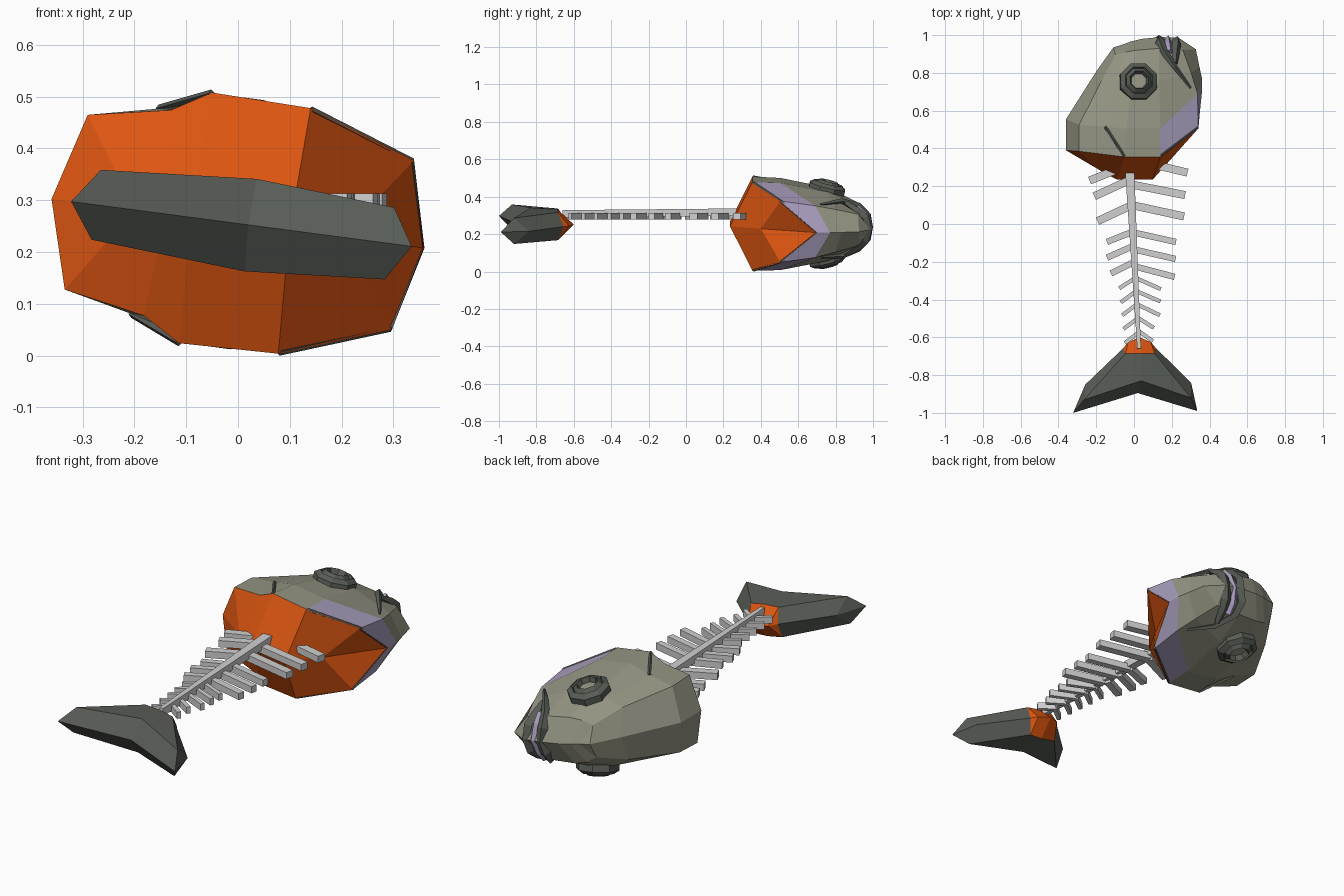
import bpy, bmesh, math
from mathutils import Vector, Matrix

if "Cube" in bpy.data.objects:
    bpy.data.objects.remove(bpy.data.objects["Cube"])

TILT = Matrix.Translation((0, 0, 0.255)) @ Matrix.Rotation(math.radians(7.5), 4, 'Y')


def material(name, rgb):
    m = bpy.data.materials.new(name)
    lin = [((c / 255 + 0.055) / 1.055) ** 2.4 for c in rgb]
    m.diffuse_color = (*lin, 1)
    m.use_nodes = True
    m.node_tree.nodes["Principled BSDF"].inputs["Base Color"].default_value = m.diffuse_color
    return m


SKIN = material("olive_grey_skin", (148, 148, 131))
DARK = material("dark_grey", (89, 93, 86))
FLESH = material("orange_flesh", (222, 86, 17))
BELLY = material("lavender_belly", (168, 157, 188))
BONE = material("bone_grey", (208, 208, 208))


def finish(name, bm, mats):
    bmesh.ops.recalc_face_normals(bm, faces=bm.faces)
    me = bpy.data.meshes.new(name)
    bm.to_mesh(me)
    bm.free()
    for m in mats:
        me.materials.append(m)
    ob = bpy.data.objects.new(name, me)
    bpy.context.collection.objects.link(ob)
    return ob


def mirrored_patch(name, rows, mats, rule):
    """Grid of points for the upper half, mirrored in the tilted mid-plane."""
    bm = bmesh.new()
    cache = {}

    def vert(p, side):
        key = (p[0], p[1], p[2] * side if p[2] else 0)
        if key not in cache:
            cache[key] = bm.verts.new(TILT @ Vector(key))
        return cache[key]

    for side in (1, -1):
        for i in range(len(rows) - 1):
            for j in range(len(rows[0]) - 1):
                quad = [rows[i][j], rows[i][j + 1], rows[i + 1][j + 1], rows[i + 1][j]]
                vs = list(dict.fromkeys(vert(p, side) for p in quad))
                if len(vs) > 2:
                    bm.faces.new(vs).material_index = rule(i, j)
    return finish(name, bm, mats)


def band(name, pts, radii, mat):
    """Four-sided band along a path in the tilted frame."""
    cu = bpy.data.curves.new(name, 'CURVE')
    cu.dimensions = '3D'
    cu.bevel_depth = 1.0
    cu.bevel_resolution = 0
    cu.use_fill_caps = True
    sp = cu.splines.new('POLY')
    sp.use_smooth = False
    sp.points.add(len(pts) - 1)
    for q, p, r in zip(sp.points, pts, radii):
        q.co = (*(TILT @ Vector(p)), 1)
        q.radius = r
    cu.materials.append(mat)
    ob = bpy.data.objects.new(name, cu)
    bpy.context.collection.objects.link(ob)


def both_sides(pts):
    return [(x, y, -w) for x, y, w in reversed(pts) if w] + pts


# Head: cut flesh ridge, gill rim, cheek, eye line, snout, nose ridge
rim = [(-.363, .39, 0), (-.315, .385, .17), (-.157, .365, .2), (-.083, .355, .244),
       (.11, .355, .239), (.321, .505, .165), (.363, .70, 0)]
head_rows = [
    [(-.363, .39, 0), (-.2, .295, 0), (-.14, .26, 0), (-.09, .235, 0),
     (.1, .235, 0), (.2, .4, 0), (.363, .70, 0)],
    rim,
    [(-.363, .555, 0), (-.315, .525, .165), (-.18, .515, .2), (-.07, .505, .238),
     (.11, .505, .235), (.321, .69, .14), (.363, .77, 0)],
    [(-.2, .81, 0), (-.19, .76, .13), (-.12, .77, .165), (-.04, .76, .19),
     (.11, .76, .185), (.29, .8, .115), (.35, .83, 0)],
    [(-.11, .935, 0), (-.11, .895, .08), (-.06, .91, .105), (0, .92, .115),
     (.12, .93, .11), (.25, .92, .085), (.33, .925, 0)],
    [(-.11, .935, 0), (-.06, .95, 0), (-.02, .965, 0), (.04, .98, 0),
     (.14, .99, 0), (.24, .985, 0), (.33, .925, 0)],
]
mirrored_patch("head", head_rows, [SKIN, FLESH, BELLY],
               lambda i, j: 1 if i == 0 else 2 if i == 1 and j >= 4 else 0)

# Tail fin with its cut root
tail_rows = [
    [(-.06, -.66, 0), (-.03, -.625, 0), (.03, -.6, 0), (.09, -.625, 0), (.115, -.655, 0)],
    [(-.06, -.66, 0), (-.055, -.685, .075), (.03, -.685, .08), (.1, -.685, .075), (.115, -.655, 0)],
    [(-.26, -.85, 0), (-.276, -.93, .068), (.025, -.83, .09), (.295, -.92, .07), (.305, -.84, 0)],
    [(-.325, -1, 0), (-.325, -1, 0), (.02, -.895, 0), (.338, -.99, 0), (.338, -.99, 0)],
]
mirrored_patch("tail_fin", tail_rows, [DARK, FLESH], lambda i, j: int(i == 0))

# Dark gill edge and gill slits
band("gill_edge", both_sides([(.355, .70, 0), (.316, .51, .161), (.11, .362, .234)]),
     [.009] * 5, DARK)
for side, tag in ((1, "upper"), (-1, "lower")):
    band("gill_slit_" + tag, [(-.18, .515, .2 * side), (-.083, .358, .242 * side)],
         [.008, .008], DARK)

# Lips and mouth gap wrapping round the snout
band("upper_lip", both_sides([(.14, .975, 0), (.13, .965, .06), (.14, .92, .112),
                              (.2, .83, .15), (.285, .72, .142)]),
     [.006, .014, .022, .026, .026, .026, .022, .014, .006], DARK)
band("lower_lip", both_sides([(.225, .97, 0), (.22, .955, .06), (.21, .915, .095),
                              (.2, .85, .14)]),
     [.014, .024, .026, .026, .026, .024, .014], DARK)
band("mouth_gap", both_sides([(.18, .978, 0), (.175, .95, .07), (.175, .91, .112)]),
     [.02] * 5, BELLY)

# Eyes: eight-sided stepped rings with a pupil disc
profile = [(.104, -.04), (.104, .008), (.078, .026), (.072, .014), (.052, .036), (.042, .01)]
for side, tag in ((1, "upper"), (-1, "lower")):
    bm = bmesh.new()
    mirror = Matrix.Scale(side, 4, (0, 0, 1))
    place = TILT @ mirror @ Matrix.Translation((-.002, .755, .196)) @ \
        Matrix.Rotation(math.radians(-14), 4, 'X')
    rings = []
    for r, h in profile:
        rings.append([bm.verts.new(place @ Vector((r * math.cos(a), r * math.sin(a), h)))
                      for a in ((k + .5) * math.pi / 4 for k in range(8))])
    for a, b in zip(rings, rings[1:]):
        for k in range(8):
            bm.faces.new((a[k], a[(k + 1) % 8], b[(k + 1) % 8], b[k]))
    bm.faces.new(rings[-1]).material_index = 1
    bm.faces.new(rings[0])
    finish("eye_" + tag, bm, [DARK, SKIN])


def bar(name, a, b, wa, wb, height):
    """Tapered box between two points, flat in z."""
    a, b = Vector(a), Vector(b)
    d = (b - a).normalized()
    n = Vector((-d.y, d.x, 0)).normalized()
    bm = bmesh.new()
    ends = []
    for p, w in ((a, wa), (b, wb)):
        ends.append([bm.verts.new(p + n * sx * w / 2 + Vector((0, 0, sz * height / 2)))
                     for sx, sz in ((-1, -1), (1, -1), (1, 1), (-1, 1))])
    for k in range(4):
        m = (k + 1) % 4
        bm.faces.new((ends[0][k], ends[0][m], ends[1][m], ends[1][k]))
    for e in ends:
        bm.faces.new(e)
    finish(name, bm, [BONE])


# Spine
bar("spine", (-.022, .27, .317), (.027, -.66, .308), .048, .02, .04)

# Ribs: root y, tip x, tip y, width
right_ribs = [(.345, .283, .272, .042), (.21, .27, .153, .042), (.1, .265, .04, .042),
              (-.045, .222, -.095, .033), (-.135, .22, -.185, .033), (-.225, .215, -.28, .033),
              (-.285, .142, -.345, .021), (-.355, .14, -.41, .021), (-.425, .137, -.483, .021),
              (-.495, .105, -.55, .021), (-.565, .1, -.62, .021)]
left_ribs = [(.315, -.235, .23, .042), (.235, -.21, .147, .042), (.1, -.193, .015, .042),
             (-.04, -.143, -.095, .033), (-.115, -.143, -.178, .033), (-.2, -.122, -.262, .033),
             (-.285, -.078, -.34, .021), (-.355, -.07, -.415, .021), (-.425, -.062, -.483, .021),
             (-.5, -.055, -.555, .021), (-.575, -.048, -.63, .021)]
for tag, ribs in (("right", right_ribs), ("left", left_ribs)):
    for i, (y, tx, ty, w) in enumerate(ribs):
        root_x = -.02 + .047 * (.27 - y) / .93
        bar(f"rib_{tag}_{i + 1}", (root_x, y, .296), (tx, ty, .296), w, w, .034)
